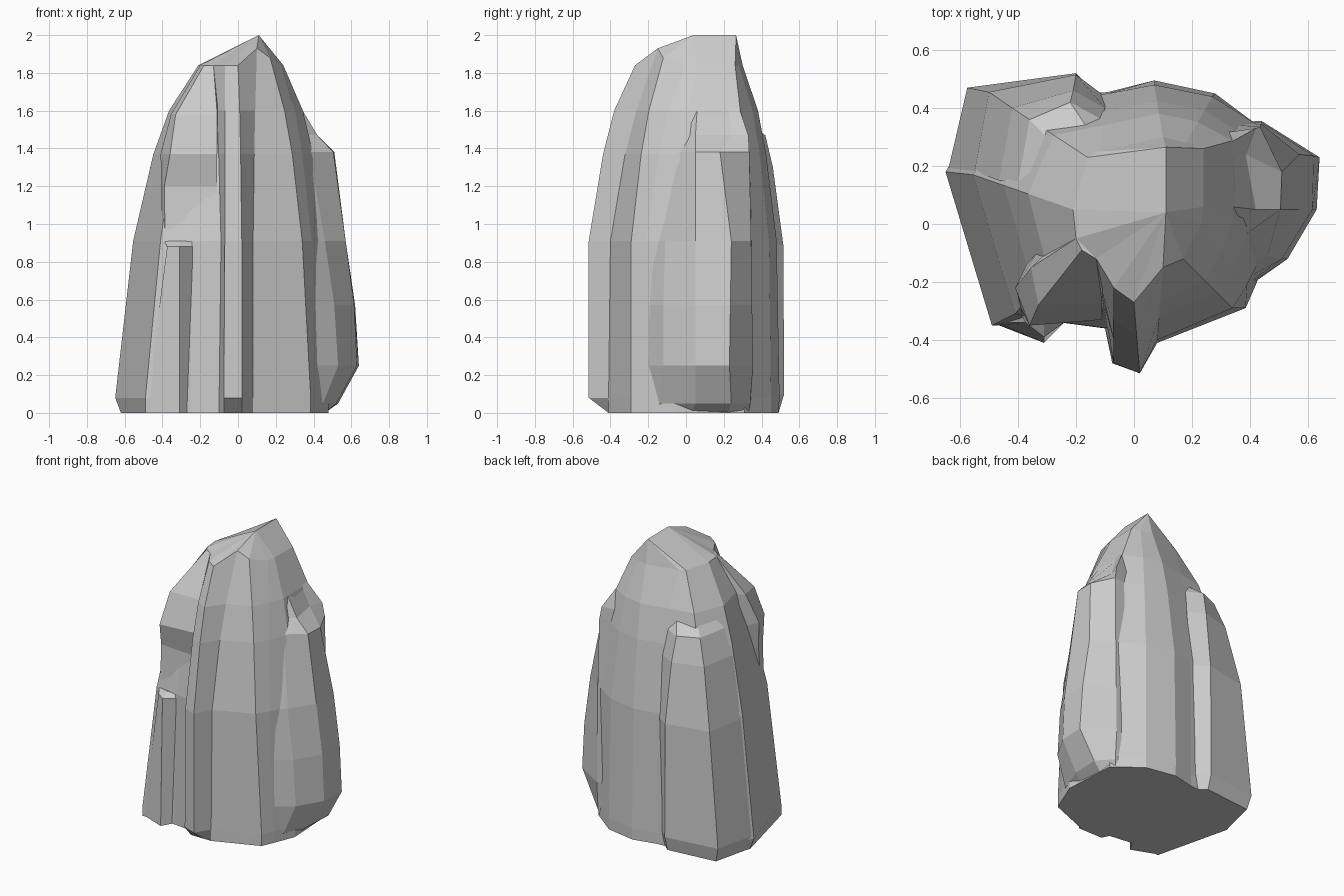
import bpy, bmesh


def loft(name, rings):
    """Skin a stack of closed rings (lists of xyz) and cap both ends."""
    bm = bmesh.new()
    rows = [[bm.verts.new(p) for p in ring] for ring in rings]
    n = len(rows[0])
    for a, b in zip(rows, rows[1:]):
        for i in range(n):
            j = (i + 1) % n
            bm.faces.new((a[i], a[j], b[j], b[i]))
    bm.faces.new(rows[0][::-1])
    if len({tuple(p) for p in rings[-1]}) == n:
        bm.faces.new(rows[-1])
    bmesh.ops.remove_doubles(bm, verts=bm.verts, dist=0.0005)
    bmesh.ops.triangulate(bm, faces=[f for f in bm.faces if len(f.verts) > 4])
    bmesh.ops.recalc_face_normals(bm, faces=bm.faces)
    mesh = bpy.data.meshes.new(name)
    bm.to_mesh(mesh)
    bm.free()
    ob = bpy.data.objects.new(name, mesh)
    bpy.context.collection.objects.link(ob)
    return ob


def column(name, levels):
    return loft(name, [[(x, y, z) for x, y in pts] for z, pts in levels])


def mix(a, b, t):
    return [p + (q - p) * t for p, q in zip(a, b)]


# Core: each vertical edge as (base, waist, shoulder), anticlockwise from the front fin
edges = [
    ((-.075, -.48), (-.07, -.48), (-.07, -.22)),
    ((.02, -.515), (.02, -.515), (0, -.27)),
    ((.08, -.41), (.08, -.40), (.10, -.15)),
    ((.385, -.29), (.34, -.29), (.17, -.12)),
    ((.42, -.21), (.39, -.21), (.23, .0)),
    ((.48, -.06), (.47, -.05), (.24, .06)),
    ((.46, .31), (.46, .32), (.24, .26)),
    ((.28, .45), (.27, .44), (.18, .28)),
    ((.07, .495), (.07, .48), (.10, .30)),
    ((-.09, .455), (-.09, .45), (-.12, .25)),
    ((-.50, .42), (-.42, .40), (-.16, .23)),
    ((-.65, .18), (-.555, .17), (-.21, .05)),
    ((-.49, -.35), (-.41, -.31), (-.20, -.05)),
    ((-.25, -.34), (-.24, -.34), (-.15, -.10)),
    ((-.10, -.36), (-.09, -.36), (-.13, -.12)),
]
rings = [[(max(x, -.62), min(max(y, -.41), .49), 0) for (x, y), _, _ in edges],
         [(*e[0], .08) for e in edges],
         [(*e[1], .91) for e in edges]]
for z, t in ((1.37, .31), (1.6, .55)):
    rings.append([(*mix(e[1], e[2], t), z) for e in edges])
rings.append([(*e[2], {2: 1.93, 3: 1.88}.get(i, 1.84)) for i, e in enumerate(edges)])
# Crown collapses to a short ridge
rings.append([(.11, .265 if e[2][1] > .15 else .04, 2.0) for e in edges])
core = loft("rock", rings)

# Right buttress with undercut foot and sloping ledge
right = column("right_buttress", [
    (0, [(.25, .35), (.43, .33), (.46, .22), (.46, .03), (.43, -.12), (.3, -.22)]),
    (.05, [(.25, .35), (.44, .34), (.53, .24), (.52, .05), (.45, -.14), (.33, -.22)]),
    (.25, [(.25, .35), (.44, .355), (.64, .23), (.63, .05), (.53, -.12), (.36, -.24)]),
    (.57, [(.25, .35), (.44, .35), (.62, .235), (.615, .05), (.51, -.12), (.36, -.23)]),
    (.91, [(.25, .35), (.44, .345), (.57, .24), (.57, .05), (.46, -.11), (.35, -.21)]),
    (1.38, [(.2, .3), (.435, .335), (.51, .18), (.505, .05), (.38, -.04), (.28, -.12)]),
    (1.47, [(.2, .3), (.42, .33), (.385, .24), (.42, .05), (.34, .0), (.25, -.07)]),
    (1.62, [(.15, .25), (.33, .28), (.33, .22), (.33, .06), (.28, .0), (.2, .0)]),
])

# Back left slab with ledge
back = column("back_slab", [
    (0, [(-.3, .1), (-.12, .42), (-.2, .49), (-.55, .455), (-.61, .2)]),
    (.10, [(-.3, .1), (-.11, .43), (-.2, .52), (-.575, .47), (-.64, .19)]),
    (.89, [(-.3, .1), (-.10, .44), (-.2, .515), (-.50, .455), (-.55, .18)]),
    (1.3, [(-.2, .1), (-.10, .40), (-.21, .46), (-.42, .40), (-.465, .15)]),
    (1.47, [(-.15, .1), (-.11, .36), (-.22, .42), (-.36, .36), (-.40, .14)]),
    (1.54, [(-.15, .1), (-.12, .33), (-.16, .33), (-.28, .28), (-.36, .13)]),
])

# Low pillar at the front left
pillar = column("front_pillar", [
    (0, [(-.49, -.34), (-.31, -.41), (-.265, -.33), (-.30, -.15), (-.45, -.15)]),
    (.88, [(-.375, -.34), (-.31, -.39), (-.235, -.335), (-.29, -.15), (-.38, -.15)]),
    (.91, [(-.39, -.31), (-.31, -.335), (-.23, -.33), (-.29, -.15), (-.38, -.15)]),
])

# Overhanging lump on the front left shoulder
lump = column("shoulder_lump", [
    (.88, [(-.405, -.25), (-.385, -.31), (-.11, -.335), (-.12, -.1), (-.3, 0)]),
    (1.2, [(-.405, -.22), (-.39, -.29), (-.11, -.315), (-.12, -.1), (-.3, 0)]),
    (1.37, [(-.41, -.22), (-.36, -.35), (-.11, -.33), (-.12, -.05), (-.3, 0)]),
    (1.58, [(-.355, -.15), (-.33, -.28), (-.11, -.27), (-.1, -.05), (-.2, 0)]),
    (1.84, [(-.20, -.05), (-.18, -.09), (-.13, -.12), (-.1, -.02), (-.15, 0)]),
])

# Fuse everything into one rock
for part in (right, back, pillar, lump):
    mod = core.modifiers.new("fuse", "BOOLEAN")
    mod.operation, mod.solver, mod.object = "UNION", "EXACT", part
    bpy.context.view_layer.objects.active = core
    bpy.ops.object.modifier_apply(modifier=mod.name)
    bpy.data.objects.remove(part)
